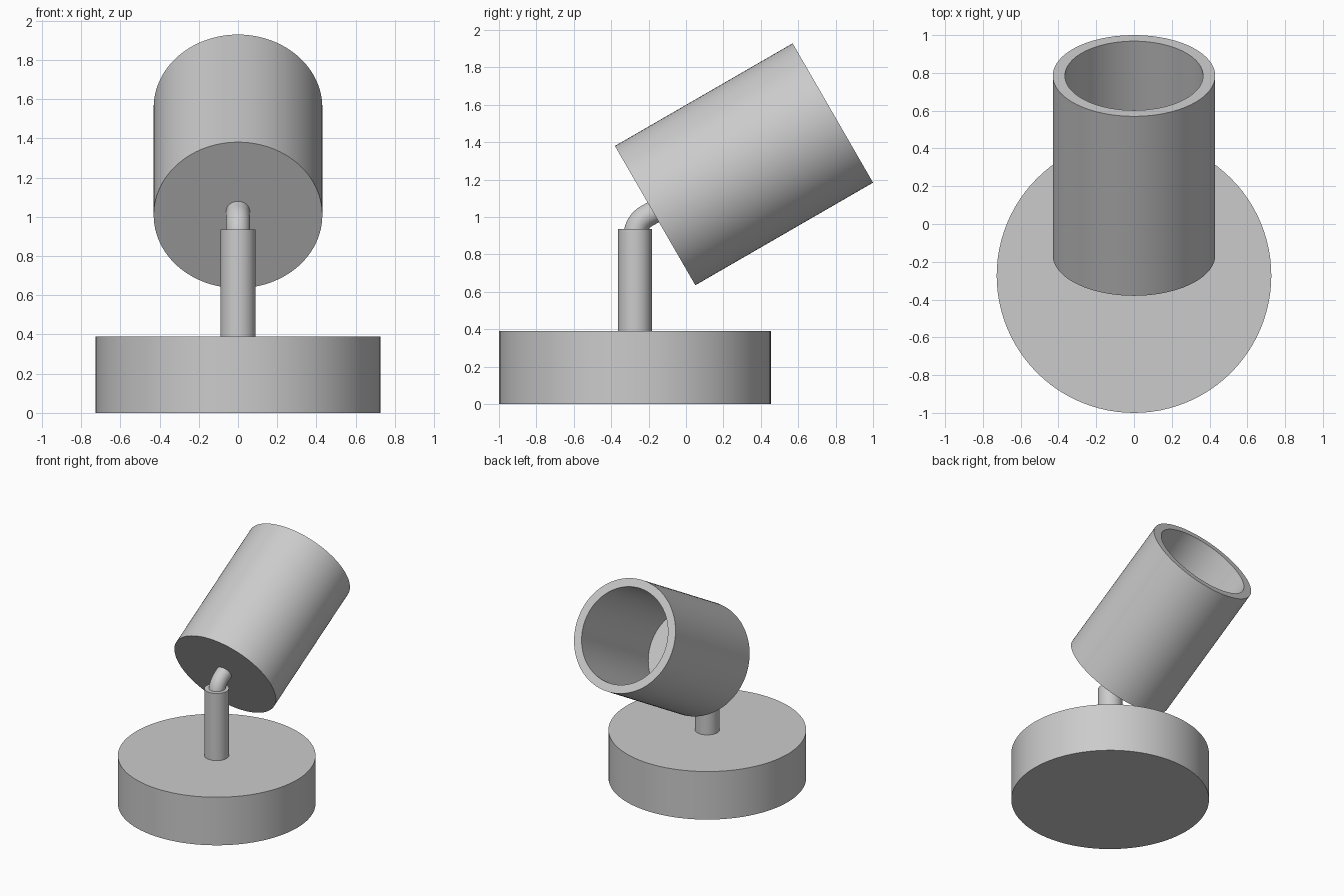
import bpy
import bmesh
from math import cos, sin, pi, radians
from mathutils import Matrix, Vector

if "Cube" in bpy.data.objects:
    bpy.data.objects.remove(bpy.data.objects["Cube"])

STEM_Y = -0.273
TILT = radians(30)          # lamp axis above horizontal


def smooth(ob):
    bpy.ops.object.select_all(action='DESELECT')
    ob.select_set(True)
    bpy.context.view_layer.objects.active = ob
    bpy.ops.object.shade_smooth_by_angle(angle=radians(30))


def make_object(name, bm, matrix=Matrix()):
    bmesh.ops.recalc_face_normals(bm, faces=bm.faces)
    me = bpy.data.meshes.new(name)
    bm.to_mesh(me)
    bm.free()
    ob = bpy.data.objects.new(name, me)
    ob.matrix_world = matrix
    bpy.context.collection.objects.link(ob)
    smooth(ob)
    return ob


def skin_rings(name, rings, matrix=Matrix()):
    """Bridge successive rings of points and cap both ends."""
    bm = bmesh.new()
    loops = [[bm.verts.new(p) for p in ring] for ring in rings]
    n = len(loops[0])
    for a, b in zip(loops, loops[1:]):
        for i in range(n):
            j = (i + 1) % n
            bm.faces.new((a[i], a[j], b[j], b[i]))
    bm.faces.new(loops[0])
    bm.faces.new(loops[-1])
    return make_object(name, bm, matrix)


def lathe(name, profile, matrix, n=96):
    """Revolve (radius, height) points around local z."""
    rings = [[(r * cos(2 * pi * i / n), r * sin(2 * pi * i / n), h)
              for i in range(n)] for r, h in profile]
    return skin_rings(name, rings, matrix)


upright = Matrix.Translation((0, STEM_Y, 0))

# Round base and upright stem
lathe("base", [(0.727, 0), (0.727, 0.39)], upright)
lathe("stem", [(0.09, 0.39), (0.09, 0.935)], upright, 48)

# Bent arm: vertical start, 60 degree bend, straight run into the shade
R, Z0, r = 0.12, 0.90, 0.061
path = [(Vector((0, STEM_Y, Z0 - 0.02)), 0.0)]
for k in range(17):
    a = radians(60) * k / 16
    path.append((Vector((0, STEM_Y + R * (1 - cos(a)), Z0 + R * sin(a))), a))
end, a = path[-1]
path.append((end + Vector((0, sin(a), cos(a))) * 0.10, a))
rings = []
for p, a in path:
    side = Vector((0, cos(a), -sin(a)))
    rings.append([p + r * (Vector((1, 0, 0)) * cos(2 * pi * i / 32) + side * sin(2 * pi * i / 32))
                  for i in range(32)])
skin_rings("bent_arm", rings)

# Hollow cylindrical lamp shade, closed at the back and open at the front
shade_matrix = Matrix.Translation((0, -0.165, 1.008)) @ Matrix.Rotation(TILT - pi / 2, 4, 'X')
lathe("lamp_shade", [(0.43, 0), (0.43, 1.097), (0.366, 1.097), (0.366, 0.11)], shade_matrix)
